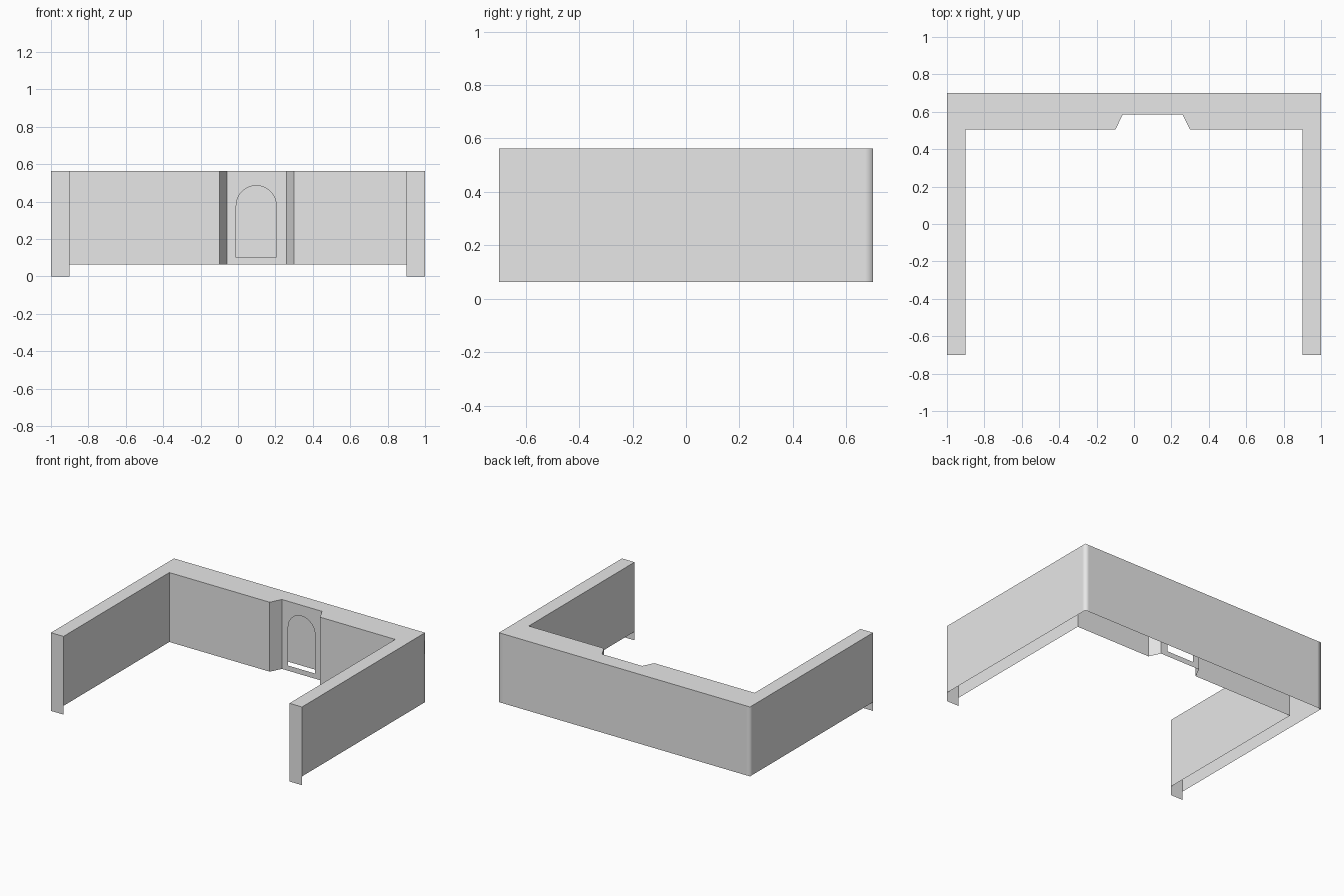
import bpy
import math

if "Cube" in bpy.data.objects:
    bpy.data.objects.remove(bpy.data.objects["Cube"])

BOTTOM, TOP = 0.063, 0.563      # wall height range
BACK, FRONT = 0.70, -0.70       # depth range
INNER_X, INNER_Y = 0.90, 0.504  # inside faces of the walls
RECESS_Y = 0.585                # set-back panel holding the doorway

grey = bpy.data.materials.new("wall grey")
grey.diffuse_color = (0.8, 0.8, 0.8, 1)
grey.use_nodes = True
grey.node_tree.nodes["Principled BSDF"].inputs["Base Color"].default_value = grey.diffuse_color


def make(name, verts, faces):
    mesh = bpy.data.meshes.new(name)
    mesh.from_pydata(verts, [], faces)
    mesh.materials.append(grey)
    ob = bpy.data.objects.new(name, mesh)
    bpy.context.collection.objects.link(ob)
    return ob


def strip(name, path, z0, z1):
    """Vertical sheet along a plan path; its front is on the right of the path."""
    n = len(path)
    verts = [(x, y, z) for z in (z0, z1) for x, y in path]
    return make(name, verts, [(i, i + 1, n + i + 1, n + i) for i in range(n - 1)])


# Outer skin, with narrow strips beside the softly shaded back corners
c = 0.03
outer = [(1, FRONT), (1, BACK - c), (1, BACK), (1 - c, BACK),
         (-1 + c, BACK), (-1, BACK), (-1, BACK - c), (-1, FRONT)]
shell = strip("outer_wall", outer, BOTTOM, TOP)
for p in shell.data.polygons:
    p.use_smooth = True

# Inner skin on either side of the recess, including the slanted reveals
left = [(-INNER_X, FRONT), (-INNER_X, INNER_Y), (-0.10, INNER_Y), (-0.06, RECESS_Y)]
right = [(0.26, RECESS_Y), (0.30, INNER_Y), (INNER_X, INNER_Y), (INNER_X, FRONT)]
strip("inner_wall_left", left, BOTTOM, TOP)
strip("inner_wall_right", right, BOTTOM, TOP)

# Recessed panel with an open arched doorway, made as two halves
cx, r, sill, spring = 0.0975, 0.107, 0.10, 0.378
steps = 10
verts, faces = [], []
for side, edge in ((-1, -0.06), (1, 0.26)):
    arch = [(cx + side * r * math.cos(a), spring + r * math.sin(a))
            for a in (math.pi / 2 * i / steps for i in range(steps + 1))]
    half = [(edge, BOTTOM), (cx, BOTTOM), (cx, sill), (cx + side * r, sill)]
    half += arch + [(cx, TOP), (edge, TOP)]
    ids = list(range(len(verts), len(verts) + len(half)))
    verts += [(x, RECESS_Y, z) for x, z in half]
    faces.append(ids if side < 0 else ids[::-1])
make("doorway_panel", verts, faces)

# Flat top of the walls, open underneath
plan = [(1, FRONT), (1, BACK), (-1, BACK), (-1, FRONT)] + left + right
make("wall_top", [(x, y, TOP) for x, y in plan], [list(range(len(plan)))])

# Front end panels reaching down to the ground
for name, x0 in (("end_panel_left", -1), ("end_panel_right", INNER_X)):
    strip(name, [(x0, FRONT), (x0 + 0.1, FRONT)], 0, TOP)
